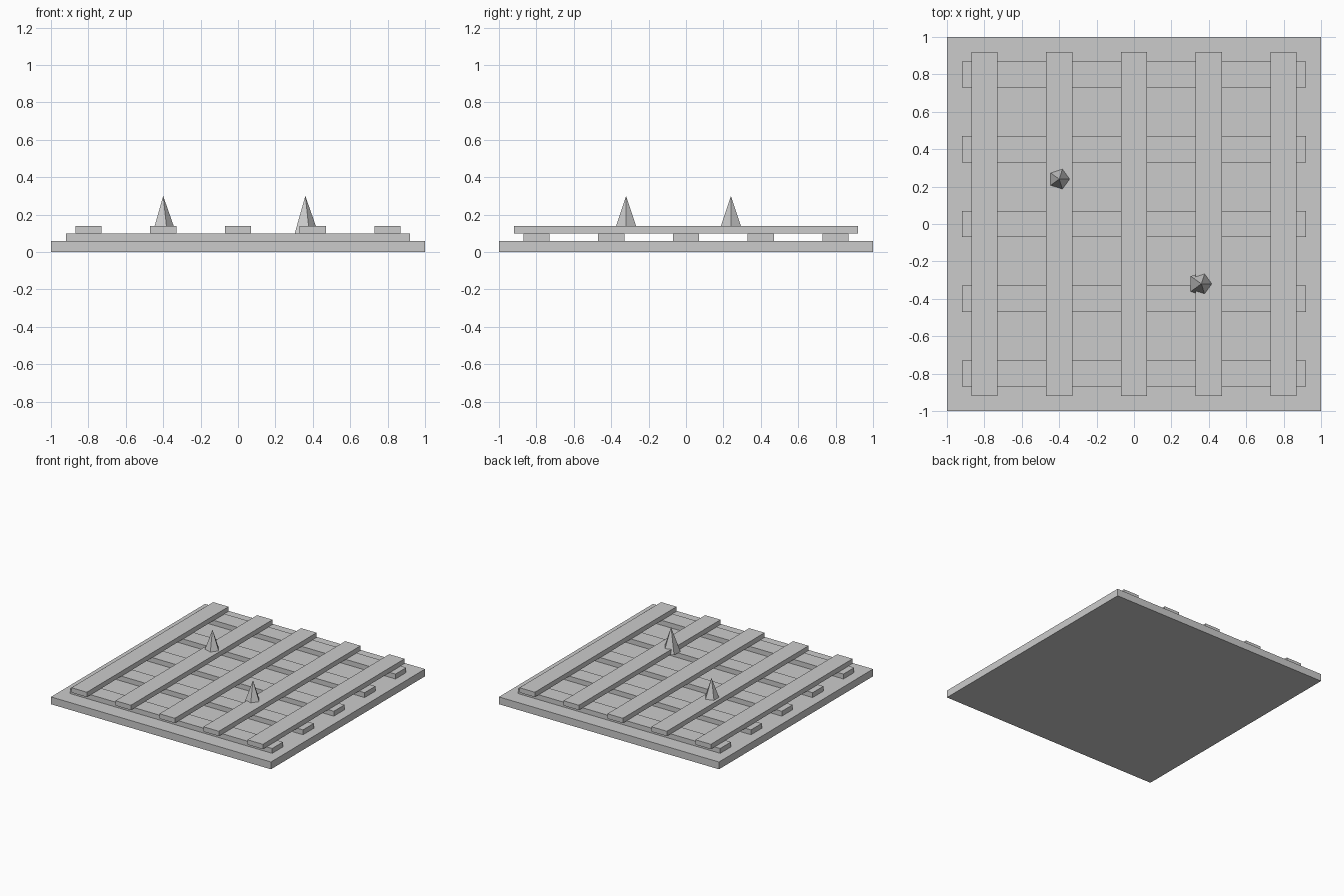
import bpy, bmesh
from math import cos, sin, tau

if "Cube" in bpy.data.objects:
    bpy.data.objects.remove(bpy.data.objects["Cube"])


def new_object(name, bm):
    bmesh.ops.recalc_face_normals(bm, faces=bm.faces[:])
    mesh = bpy.data.meshes.new(name)
    bm.to_mesh(mesh)
    bm.free()
    obj = bpy.data.objects.new(name, mesh)
    bpy.context.collection.objects.link(obj)
    return obj


def box(name, center, size):
    bm = bmesh.new()
    bmesh.ops.create_cube(bm, size=1)
    bmesh.ops.scale(bm, vec=size, verts=bm.verts)
    bmesh.ops.translate(bm, vec=center, verts=bm.verts)
    return new_object(name, bm)


def spike(name, x, y, bottom, top, radius, sides=5):
    bm = bmesh.new()
    ring = [bm.verts.new((x + radius * cos(tau * i / sides),
                          y + radius * sin(tau * i / sides), bottom))
            for i in range(sides)]
    tip = bm.verts.new((x, y, top))
    bm.faces.new(ring[::-1])
    for i in range(sides):
        bm.faces.new((ring[i], ring[(i + 1) % sides], tip))
    return new_object(name, bm)


# Base slab
box("base_slab", (0, 0, 0.03), (2, 2, 0.06))

# Two crossed layers of slats
for i in range(5):
    p = -0.8 + 0.4 * i
    box(f"lower_slat_{i + 1}", (0, p, 0.08), (1.84, 0.14, 0.04))
    box(f"upper_slat_{i + 1}", (p, 0, 0.12), (0.14, 1.84, 0.04))

# Five-sided spikes poking through the slats
for i, (x, y) in enumerate([(-0.4, 0.24), (0.36, -0.32)]):
    spike(f"spike_{i + 1}", x, y, 0.10, 0.30, 0.07)
